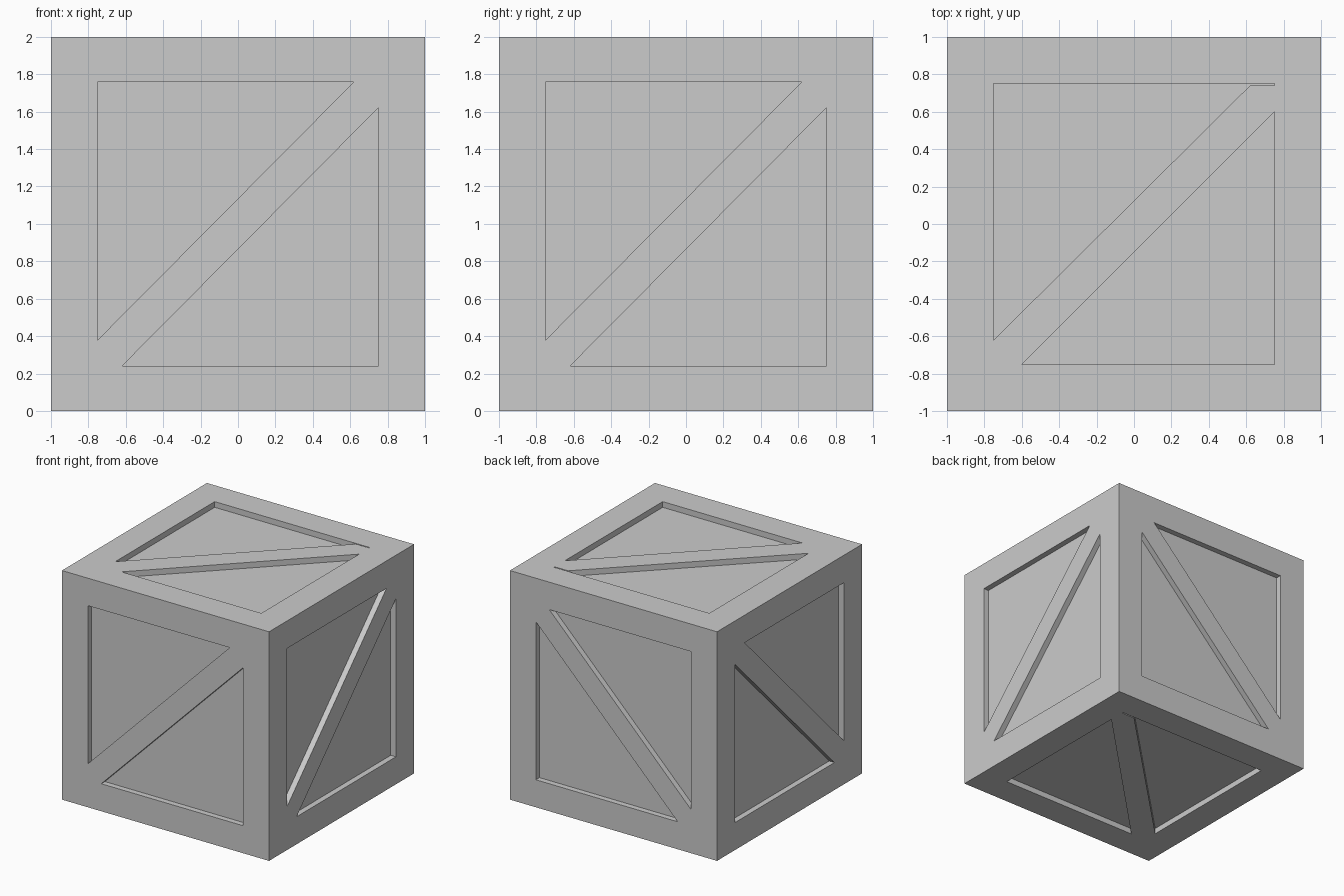
import bpy, bmesh
from mathutils import Vector

if "Cube" in bpy.data.objects:
    bpy.data.objects.remove(bpy.data.objects["Cube"])

DEPTH = 0.05          # recess of the panels behind the frame
X, Y, Z = Vector((1, 0, 0)), Vector((0, 1, 0)), Vector((0, 0, 1))
CENTRE = Vector((0, 0, 1))

# two triangular openings either side of the diagonal brace
SIDE = [[(-0.75, 0.76), (0.62, 0.76), (-0.75, -0.62)],
        [(0.75, -0.76), (0.75, 0.62), (-0.62, -0.76)]]
CAP = [[(-0.75, 0.75), (0.75, 0.75), (0.75, 0.74), (0.62, 0.74), (-0.75, -0.62)],
       [(0.75, -0.75), (0.75, 0.60), (-0.60, -0.75)]]


def add_prism(bm, outline, u, v, n):
    """Prism that sinks DEPTH into the face with normal n."""
    def ring(height):
        return [bm.verts.new(CENTRE + u * a + v * b + n * height) for a, b in outline]
    low, high = ring(1 - DEPTH), ring(1.1)
    bm.faces.new(low)
    bm.faces.new(high)
    for i in range(len(low)):
        j = (i + 1) % len(low)
        bm.faces.new((low[i], low[j], high[j], high[i]))


def make_object(name, bm):
    bmesh.ops.recalc_face_normals(bm, faces=bm.faces)
    mesh = bpy.data.meshes.new(name)
    bm.to_mesh(mesh)
    bm.free()
    obj = bpy.data.objects.new(name, mesh)
    bpy.context.collection.objects.link(obj)
    return obj


# crate body
bm = bmesh.new()
bmesh.ops.create_cube(bm, size=2)
bmesh.ops.translate(bm, verts=bm.verts, vec=CENTRE)
crate = make_object("braced_crate", bm)

# panel recesses: opposite faces share the same brace direction
bm = bmesh.new()
for u, v, n, shapes in ((X, Z, Y, SIDE), (Y, Z, X, SIDE), (X, Y, Z, CAP)):
    for sign in (-1, 1):
        for outline in shapes:
            add_prism(bm, outline, u, v, n * sign)
cutter = make_object("panel_cutter", bm)
cutter.hide_render = True

# carve the recesses, leaving frame and diagonal braces standing
cut = crate.modifiers.new("recesses", 'BOOLEAN')
cut.operation = 'DIFFERENCE'
cut.solver = 'EXACT'
cut.object = cutter
bpy.context.view_layer.objects.active = crate
bpy.ops.object.modifier_apply(modifier=cut.name)
bpy.data.objects.remove(cutter)
